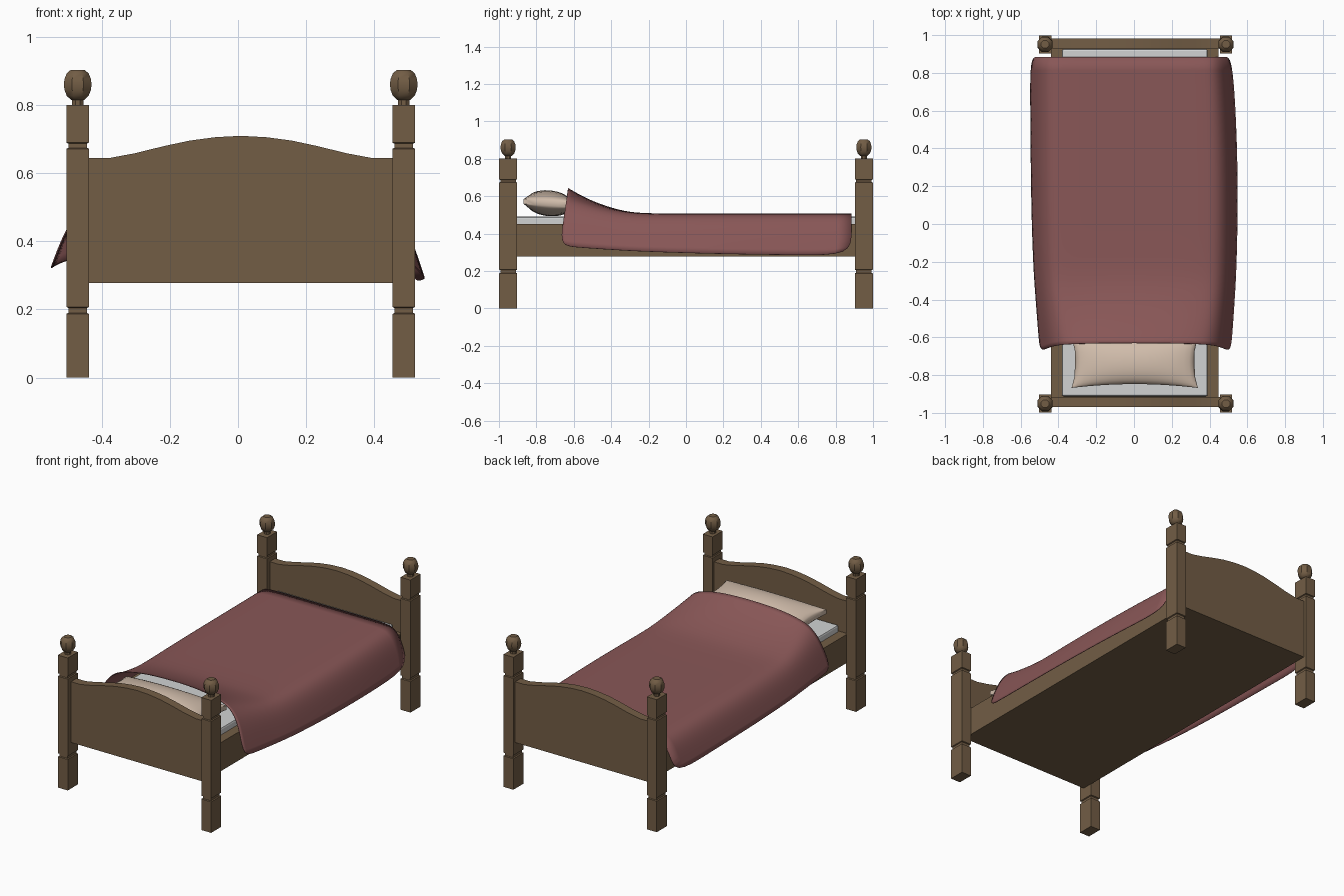
import bpy, bmesh, math
from mathutils import Vector

if "Cube" in bpy.data.objects:
    bpy.data.objects.remove(bpy.data.objects["Cube"], do_unlink=True)


def material(name, rgb):
    m = bpy.data.materials.new(name)
    m.use_nodes = True
    m.diffuse_color = (*rgb, 1)
    bsdf = m.node_tree.nodes["Principled BSDF"]
    bsdf.inputs["Base Color"].default_value = (*rgb, 1)
    bsdf.inputs["Roughness"].default_value = 0.8
    return m


WOOD = material("brown wood", (0.17, 0.11, 0.06))
RED = material("dusty red cloth", (0.25, 0.095, 0.095))
WHITE = material("mattress white", (0.64, 0.65, 0.65))
CREAM = material("pillow cream", (0.64, 0.51, 0.41))
MID = 0.008  # centre line of the frame


def finish(name, bm, mat, angle=None):
    """Turn a bmesh into a named, coloured object."""
    bmesh.ops.recalc_face_normals(bm, faces=bm.faces)
    mesh = bpy.data.meshes.new(name)
    bm.to_mesh(mesh)
    bm.free()
    mesh.materials.append(mat)
    obj = bpy.data.objects.new(name, mesh)
    bpy.context.collection.objects.link(obj)
    if angle:
        bpy.ops.object.select_all(action="DESELECT")
        obj.select_set(True)
        bpy.context.view_layer.objects.active = obj
        bpy.ops.object.shade_smooth_by_angle(angle=math.radians(angle))
    return obj


def loft(name, rows, mat, closed=True, angle=None):
    """Skin a list of rows of points; closed rows also get end caps."""
    bm = bmesh.new()
    rings = [[bm.verts.new(p) for p in row] for row in rows]
    n = len(rings[0])
    for a, b in zip(rings, rings[1:]):
        for i in range(n if closed else n - 1):
            j = (i + 1) % n
            bm.faces.new((a[i], a[j], b[j], b[i]))
    if closed:
        bm.faces.new(rings[0])
        bm.faces.new(rings[-1])
    return finish(name, bm, mat, angle)


def box(name, low, high, mat, bevel=0):
    bm = bmesh.new()
    bmesh.ops.create_cube(bm, size=1)
    low, high = Vector(low), Vector(high)
    for v in bm.verts:
        v.co = (low + high) / 2 + v.co * (high - low)
    if bevel:
        bmesh.ops.bevel(bm, geom=bm.edges[:], offset=bevel, segments=2,
                        affect="EDGES", profile=0.5)
    return finish(name, bm, mat)


# Corner posts: rectangular sections with two grooves, topped by a faceted ball
GROOVE = 0.006
POST = [(0, 0)]
for bottom, top in ((0.187, 0.207), (0.672, 0.69)):
    POST += [(bottom, 0), (bottom + 0.003, GROOVE), (top - 0.003, GROOVE), (top, 0)]
POST.append((0.8, 0))
BALL = [(0.795, 0.018), (0.815, 0.018), (0.816, 0.022), (0.828, 0.035),
        (0.845, 0.042), (0.861, 0.044), (0.877, 0.042), (0.893, 0.035), (0.904, 0.022)]


def post(name, cx, cy):
    rows = []
    for z, inset in POST:
        hx, hy = 0.033 - inset, 0.048 - inset
        rows.append([(cx + sx * hx, cy + sy * hy, z)
                     for sx, sy in ((-1, -1), (1, -1), (1, 1), (-1, 1))])
    loft(name + "_post", rows, WOOD)
    rows = []
    for z, r in BALL:
        turn = [math.tau * (k + 0.5) / 8 for k in range(8)]
        rows.append([(cx + r * math.cos(a), cy + r * math.sin(a), z) for a in turn])
    loft(name + "_finial", rows, WOOD, angle=40)


# Arched end boards
ARCH = [(0.45, 0.645), (0.385, 0.645), (0.31, 0.659), (0.225, 0.68),
        (0.15, 0.696), (0.075, 0.706)]


def board(name, cy):
    outline = [(-0.45, 0.278)] + [(-x, z) for x, z in ARCH] + [(0, 0.71)]
    outline += [(x, z) for x, z in reversed(ARCH)] + [(0.45, 0.278)]
    rows = [[(MID + x, cy + side * 0.026, z) for x, z in outline] for side in (-1, 1)]
    loft(name, rows, WOOD, angle=30)


for end, sign in (("front", -1), ("back", 1)):
    for side, sx in (("right", -1), ("left", 1)):
        post(end + "_" + side, MID + sx * 0.479, sign * 0.951)
board("front_board", -0.942)
board("back_board", 0.955)

# Frame and mattress
box("bed_base", (-0.44, -0.94, 0.278), (0.447, 0.95, 0.45), WOOD)
box("mattress", (-0.382, -0.912, 0.4), (0.39, 0.926, 0.49), WHITE, 0.01)

# Pillow: lens-shaped sections with pinched edges
COUNT = 16
steps = [-math.cos(math.pi * k / COUNT) for k in range(COUNT + 1)]
rows = []
for u in steps:
    row = []
    for side, order in ((1, steps), (-1, steps[::-1])):
        for v in order:
            y = 0.136 * v * (1 - 0.15 * (1 - u * u))
            x = 0.335 * u * (1 - 0.07 * (1 - v * v))
            puff = 0.013 + 0.056 * math.sqrt(max(0, (1 - u * u) * (1 - v * v)))
            row.append((x + 0.004, y - 0.732, 0.562 + side * puff - 0.07 * y))
    rows.append(row)
loft("pillow", rows, CREAM, angle=50)

# Blanket: each station gives y, top height, then x and z of both hems
STATIONS = [
    (0.884, 0.505, 0.55, 0.32, 0.517, 0.283),
    (0.6, 0.505, 0.547, 0.322, 0.537, 0.285),
    (0.3, 0.505, 0.545, 0.325, 0.547, 0.289),
    (0, 0.505, 0.54, 0.328, 0.547, 0.296),
    (-0.25, 0.505, 0.53, 0.333, 0.54, 0.305),
    (-0.35, 0.522, 0.522, 0.337, 0.534, 0.311),
    (-0.45, 0.552, 0.514, 0.34, 0.527, 0.318),
    (-0.55, 0.595, 0.505, 0.343, 0.519, 0.326),
    (-0.63, 0.643, 0.497, 0.346, 0.511, 0.335),
]
# Fractions across and down: flat section, then arched section
DRAPE = [(0, 0, 0), (0.4, 0, 0.02), (0.7, 0, 0.13), (0.8, 0.04, 0.25),
         (0.87, 0.18, 0.4), (0.93, 0.45, 0.63), (1, 1, 1)]
rows = []
for y, top, xl, zl, xr, zr in STATIONS:
    lift = (top - 0.505) / 0.138
    halves = []
    for sign, hem_x, hem_z in ((-1, xl, zl), (1, xr, zr)):
        half = []
        for across, flat, arched in DRAPE:
            down = flat + (arched - flat) * lift
            half.append((sign * hem_x * across, y - 0.045 * lift * down,
                         top - (top - hem_z) * down))
        halves.append(half)
    rows.append(halves[0][:0:-1] + halves[1])
blanket = loft("blanket", rows, RED, closed=False, angle=60)
for face in blanket.data.polygons:
    face.use_smooth = True
smooth = blanket.modifiers.new("Smooth", "SUBSURF")
smooth.levels = smooth.render_levels = 2
thick = blanket.modifiers.new("Thickness", "SOLIDIFY")
thick.thickness = 0.004
thick.offset = 0
